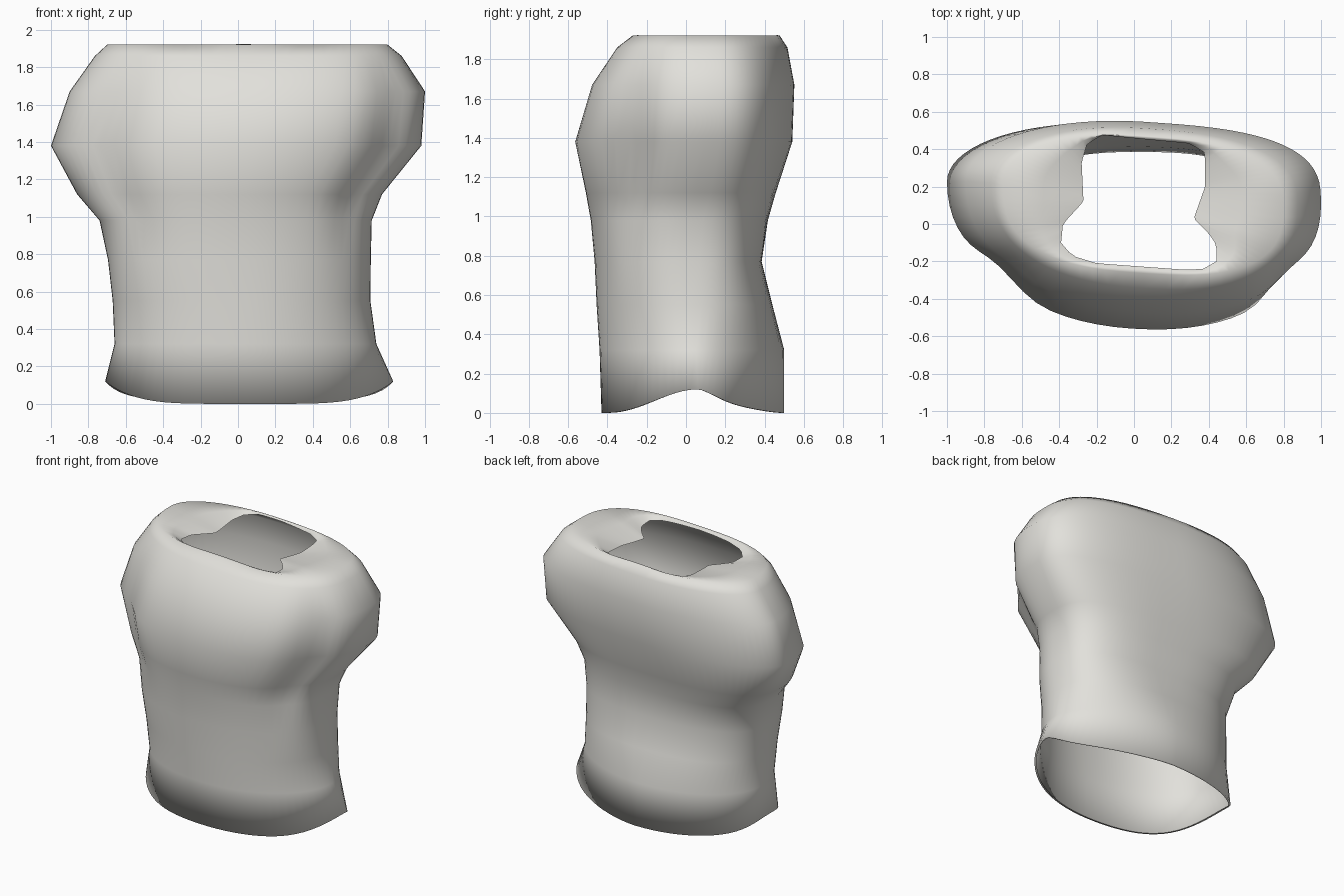
import bpy, bmesh, math
from mathutils import Vector

if "Cube" in bpy.data.objects:
    bpy.data.objects.remove(bpy.data.objects["Cube"])

SEG = 72

# cloth material
mat = bpy.data.materials.new("warm_light_grey")
mat.diffuse_color = (0.76, 0.75, 0.71, 1)
mat.use_nodes = True
mat.node_tree.nodes["Principled BSDF"].inputs["Base Color"].default_value = mat.diffuse_color

# cross-sections: z, left x, right x, front y, back y, y of side edge,
# then corner squareness: front left, front right, back left, back right
RINGS = [
    (0.00, -0.71, 0.83, -0.43, 0.50, 0.06, 2.15, 1.9, 2.0, 1.6),
    (0.32, -0.66, 0.74, -0.44, 0.50, 0.05, 2.2, 2.0, 2.1, 1.85),
    (0.55, -0.67, 0.708, -0.455, 0.44, 0.02, 2.2, 2.1, 2.4, 2.5),
    (0.77, -0.695, 0.71, -0.465, 0.385, 0.00, 2.25, 2.15, 2.5, 2.9),
    (0.98, -0.74, 0.715, -0.485, 0.415, 0.02, 2.2, 2.15, 2.7, 3.1),
    (1.12, -0.86, 0.77, -0.51, 0.45, 0.08, 2.1, 2.15, 2.7, 3.1),
    (1.38, -1.00, 0.98, -0.56, 0.535, 0.16, 2.1, 2.2, 2.0, 3.1),
    (1.67, -0.90, 1.00, -0.47, 0.55, 0.17, 2.2, 2.2, 2.0, 3.0),
    (1.86, -0.765, 0.875, -0.34, 0.515, 0.17, 2.4, 2.5, 2.1, 2.6),
    (1.92, -0.70, 0.80, -0.26, 0.475, 0.16, 2.7, 2.8, 2.2, 2.5),
]

# neck opening seen from above
NECK = [(-0.28, 0.33), (-0.25, 0.43), (-0.17, 0.475), (0.30, 0.43), (0.38, 0.38),
        (0.38, 0.20), (0.32, 0.03), (0.40, -0.05), (0.44, -0.11), (0.44, -0.20),
        (0.37, -0.24), (0.28, -0.245), (-0.20, -0.21), (-0.33, -0.17),
        (-0.39, -0.10), (-0.38, 0.0), (-0.27, 0.12)]
CENTRE = Vector((0.03, 0.12))


def power(v, n):
    return math.copysign(abs(v) ** (2 / n), v)


def section_point(ring, t):
    z, xl, xr, yf, yb, ym = ring[:6]
    c, s = math.cos(t), math.sin(t)
    n = ring[6 + (2 if s > 0 else 0) + (1 if c > 0 else 0)]
    px, py = power(c, n), power(s, n)
    mid, half = (xl + xr) / 2, (xr - xl) / 2
    x = mid + half * px
    y = ym + py * ((yb - ym) if py > 0 else (ym - yf))
    chest = max(0, min(1, (z - 0.8) / 0.5))
    y -= 0.065 * x * chest                   # slight twist of the upper body
    if s < 0:                                # hollow between chest and arm stub
        arm = max(0, 1 - abs(z - 1.36) / 0.5)
        depth, at, width = (0.11, 0.83, 0.12) if c > 0 else (0.09, 0.74, 0.16)
        y += depth * arm * math.exp(-((abs(px) - at) / width) ** 2)
    if z == 0:                               # hem rises at the sides
        a = abs(px)
        z = 0.06 * a ** 2.5 + 0.06 * a ** 12 if s > 0 else 0.12 * a ** 5
    return Vector((x, y, z))


def neck_point(p):
    """Where the ray from the neck centre to p crosses the neck outline."""
    d = (p.xy - CENTRE).normalized()
    for i, a in enumerate(NECK):
        a = Vector(a) - CENTRE
        e = Vector(NECK[(i + 1) % len(NECK)]) - CENTRE - a
        den = d.x * e.y - d.y * e.x
        if abs(den) < 1e-9:
            continue
        r = (a.x * e.y - a.y * e.x) / den
        u = (a.x * d.y - a.y * d.x) / den
        if r > 0 and -1e-6 <= u <= 1 + 1e-6:
            q = CENTRE + d * r
            return Vector((q.x, q.y, 1.91 - 0.04 * d.x ** 2))
    return p


# torso shell: lofted sections, then shoulders closing in to the neck opening
angles = [2 * math.pi * i / SEG for i in range(SEG)]
loops = [[section_point(r, t) for t in angles] for r in RINGS]
neck = [neck_point(p) for p in loops[-1]]
shoulder = [p.lerp(q, 0.5) + Vector((0, 0, 0.008)) for p, q in zip(loops[-1], neck)]
# narrow lip turned in under the hem
lip = [Vector((p.x * 0.98, p.y * 0.97, p.z)) for p in loops[0]]
loops = [lip] + loops + [shoulder, neck]

bm = bmesh.new()
rows = [[bm.verts.new(p) for p in loop] for loop in loops]
for low, high in zip(rows, rows[1:]):
    for i in range(SEG):
        j = (i + 1) % SEG
        bm.faces.new((low[i], low[j], high[j], high[i])).smooth = True
mesh = bpy.data.meshes.new("torso_shell")
bm.to_mesh(mesh)
bm.free()
mesh.materials.append(mat)
obj = bpy.data.objects.new("torso_shell", mesh)
bpy.context.collection.objects.link(obj)
